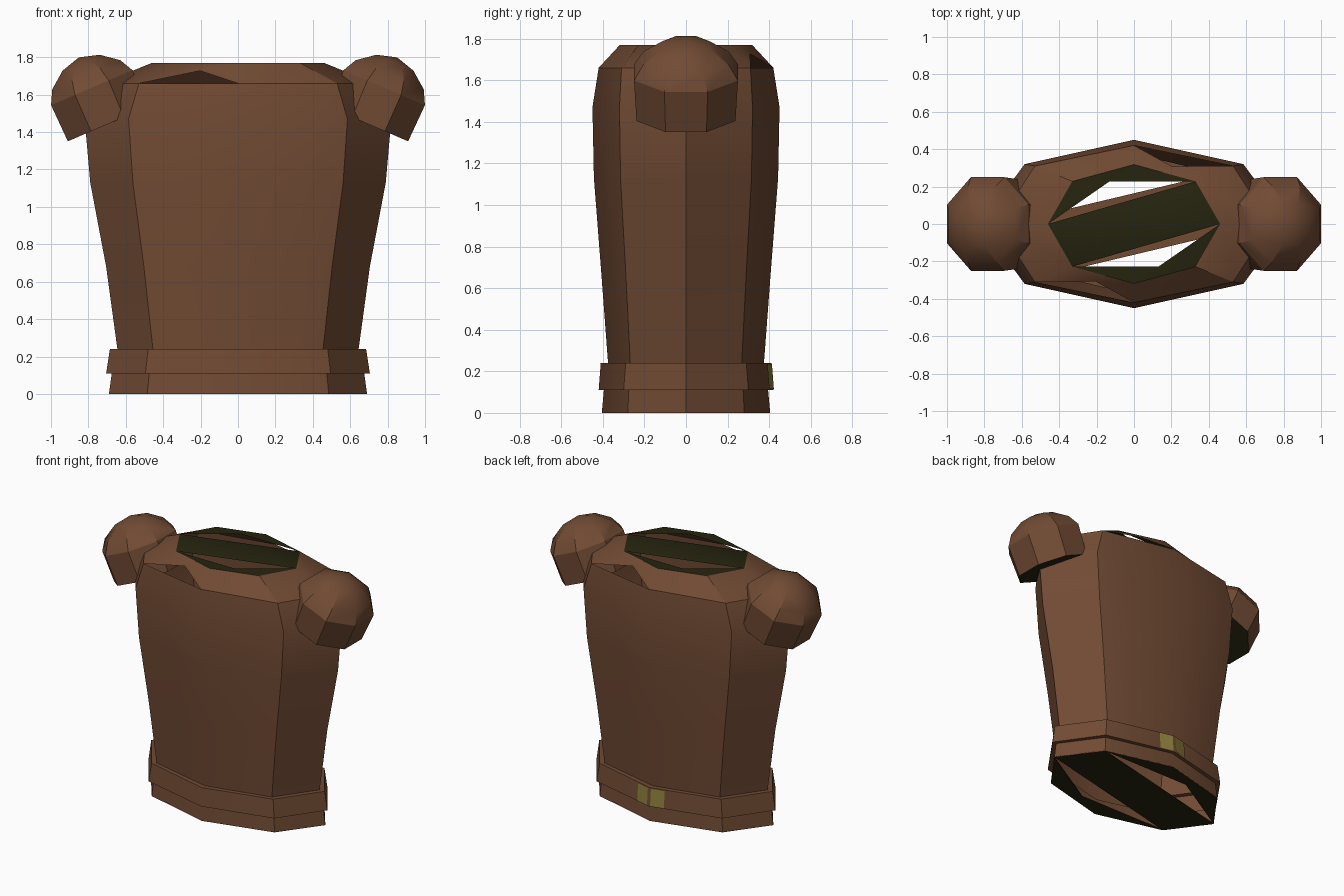
import bpy, bmesh, math
from mathutils import Vector

if "Cube" in bpy.data.objects:
    bpy.data.objects.remove(bpy.data.objects["Cube"], do_unlink=True)


def material(name, rgb):
    m = bpy.data.materials.new(name)
    m.use_nodes = True
    col = (*rgb, 1.0)
    m.diffuse_color = col
    bsdf = m.node_tree.nodes["Principled BSDF"]
    bsdf.inputs["Base Color"].default_value = col
    bsdf.inputs["Roughness"].default_value = 0.9
    return m


brown = material("brown cloth", (0.165, 0.070, 0.034))
dark = material("dark lining", (0.019, 0.018, 0.005))
gold = material("dull gold", (0.27, 0.21, 0.045))


def finish(bm, name, mats, angle=30):
    mesh = bpy.data.meshes.new(name)
    bm.to_mesh(mesh)
    bm.free()
    ob = bpy.data.objects.new(name, mesh)
    bpy.context.collection.objects.link(ob)
    for m in mats:
        mesh.materials.append(m)
    bpy.ops.object.select_all(action='DESELECT')
    ob.select_set(True)
    bpy.context.view_layer.objects.active = ob
    bpy.ops.object.shade_smooth_by_angle(angle=math.radians(angle))
    return ob


def ring(bm, z, side, cx, cy, mid):
    """Eight-sided section: side points, corners, front/back points."""
    pts = [(side, 0), (cx, cy), (0, mid), (-cx, cy),
           (-side, 0), (-cx, -cy), (0, -mid), (cx, -cy)]
    return [bm.verts.new((x, y, z)) for x, y in pts]


def bridge(bm, lo, hi, skip=()):
    n = len(lo)
    for i in range(n):
        if i not in skip:
            j = (i + 1) % n
            bm.faces.new((lo[i], lo[j], hi[j], hi[i]))


def loft(bm, sections):
    rings = [ring(bm, *s) for s in sections]
    for lo, hi in zip(rings, rings[1:]):
        bridge(bm, lo, hi)
    return rings


def slotted_cap(bm, r, up, mat):
    """Cap made of a diagonal strip and two end pieces, with slots between."""
    polys = [[r[4], r[5], r[0], r[1]]]
    for k in (0, 4):
        b, t, a, l = (r[(k + i) % 8] for i in (1, 2, 3, 4))
        p = bm.verts.new(l.co.lerp(t.co, a.co.y / t.co.y))
        polys.append([b, t, a, l, p])
    for vs in polys:
        f = bm.faces.new(vs if up else vs[::-1])
        f.material_index = mat


# Section sizes: z, side x, corner x, corner y, middle y
hem_low = (0.0, 0.69, 0.485, 0.28, 0.405)
hem_top = (0.11, 0.675, 0.475, 0.275, 0.395)
belt_low = (0.11, 0.705, 0.495, 0.30, 0.42)
belt_top = (0.24, 0.685, 0.48, 0.29, 0.41)
waist = (0.24, 0.645, 0.455, 0.268, 0.375)

# Hem with slotted underside
bm = bmesh.new()
rings = loft(bm, [hem_low, hem_top])
slotted_cap(bm, rings[0], False, 1)
finish(bm, "hem", [brown, dark])

# Inner face of the hem's underside
bm = bmesh.new()
slotted_cap(bm, ring(bm, 0.005, *hem_low[1:]), True, 0)
finish(bm, "hem_lining", [brown])

# Belt with closed ledges
bm = bmesh.new()
loft(bm, [hem_top, belt_low, belt_top, waist])
finish(bm, "belt", [brown])

# Torso shell, collar slope with two notches, slotted neck cap
bm = bmesh.new()
rings = loft(bm, [waist,
                  (0.68, 0.705, 0.503, 0.29, 0.408),
                  (1.13, 0.79, 0.562, 0.315, 0.443),
                  (1.47, 0.82, 0.585, 0.32, 0.45),
                  (1.66, 0.73, 0.53, 0.31, 0.42)])
lo = rings[-1]
hi = ring(bm, 1.77, 0.46, 0.33, 0.228, 0.318)
bridge(bm, lo, hi, skip=(1, 5))
for i in (1, 5):
    a, b, c, d = lo[i], lo[i + 1], hi[i + 1], hi[i]
    p = bm.verts.new((a.co.lerp(c.co, 0.616) + b.co.lerp(d.co, 0.616)) / 2)
    for tri in ((b, c, p), (c, d, p), (d, a, p)):
        bm.faces.new(tri)
slotted_cap(bm, hi, True, 1)
finish(bm, "torso", [brown, dark])

# Rounded shoulder sleeves, tilted outward, with a dark underside
AXIS = Vector((0.395, 0, 0.918))
OUT = Vector((0.918, 0, -0.395))
CENTRE = Vector((0.755, 0, 1.575))
DOME = [(-0.145, 0.231, 0.238), (0.068, 0.237, 0.25),
        (0.143, 0.198, 0.205), (0.213, 0.108, 0.112)]  # along, out, y
for name, s in (("left_sleeve", 1), ("right_sleeve", -1)):
    bm = bmesh.new()
    rings = []
    for h, ru, ry in DOME:
        vs = []
        for i in range(8):
            t = math.radians(22.5 + 45 * i)
            k = 1 / math.cos(math.radians(22.5))
            co = CENTRE + AXIS * h + OUT * (ru * k * math.cos(t))
            vs.append(bm.verts.new((s * co.x, ry * k * math.sin(t), co.z)))
        rings.append(vs)
    for a, b in zip(rings, rings[1:]):
        bridge(bm, a, b)
    tip = CENTRE + AXIS * 0.244
    top = bm.verts.new((s * tip.x, 0, tip.z))
    for i in range(8):
        bm.faces.new((rings[-1][i], rings[-1][(i + 1) % 8], top))
    bm.faces.new(rings[0][::-1]).material_index = 1
    bmesh.ops.recalc_face_normals(bm, faces=bm.faces)
    finish(bm, name, [brown, dark], 27)

# Two-part buckle plate on the back of the belt
bm = bmesh.new()
for s in (1, -1):
    vs = []
    for x, z in ((0.012, 0.115), (0.105, 0.115), (0.105, 0.235), (0.012, 0.235)):
        y = 0.42 - (z - 0.11) * 0.077 - x * 0.245 + 0.006
        vs.append(bm.verts.new((s * x, y, z)))
    bm.faces.new(vs[::-1] if s > 0 else vs)
finish(bm, "buckle", [gold])
